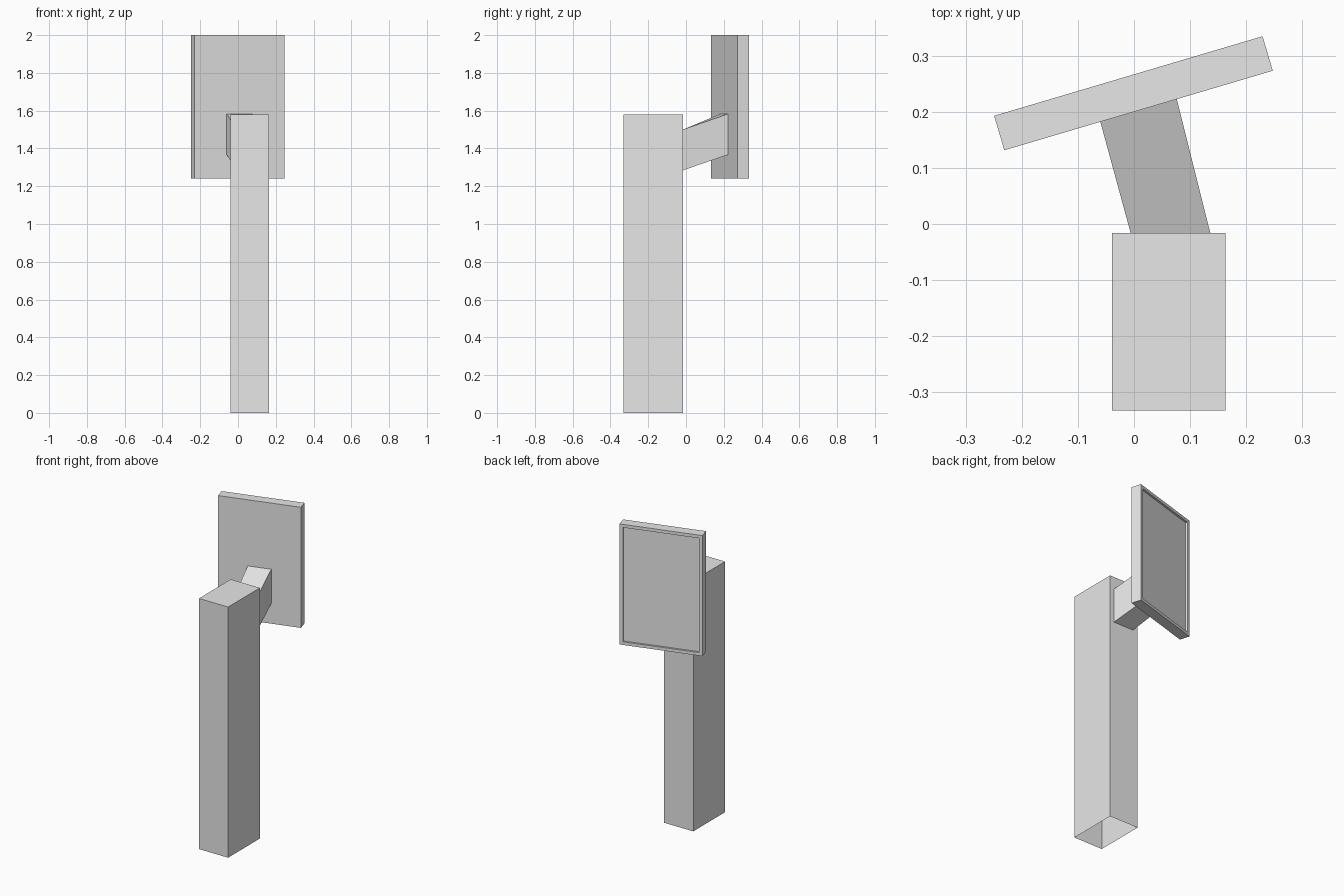
import bpy, bmesh, math
from mathutils import Matrix, Vector

cube = bpy.data.objects.get("Cube")
if cube:
    bpy.data.objects.remove(cube, do_unlink=True)

GREY = (0.8, 0.8, 0.8, 1)
mat = bpy.data.materials.new("plain grey")
mat.use_nodes = True
mat.diffuse_color = GREY
mat.node_tree.nodes["Principled BSDF"].inputs["Base Color"].default_value = GREY


def finish(bm, name):
    mesh = bpy.data.meshes.new(name)
    bm.to_mesh(mesh)
    bm.free()
    mesh.materials.append(mat)
    obj = bpy.data.objects.new(name, mesh)
    bpy.context.collection.objects.link(obj)
    return obj


def box(size, centre):
    bm = bmesh.new()
    bmesh.ops.create_cube(bm, size=1, matrix=Matrix.Translation(centre) @ Matrix.Diagonal((*size, 1)))
    bm.normal_update()
    return bm


# Upright post, hollow and open underneath
bm = box((0.203, 0.316, 1.58), (0.062, -0.174, 0.79))
bottom = [f for f in bm.faces if f.normal.z < -0.9]
bmesh.ops.delete(bm, geom=bottom, context='FACES_ONLY')
finish(bm, "post")

# Turned panel with a shallow recess in its back
turn = Matrix.Translation((-0.001, 0.233, 1.62)) @ Matrix.Rotation(math.radians(16.5), 4, 'Z')
bm = box((0.499, 0.064, 0.76), (0, 0, 0))
back = [f for f in bm.faces if f.normal.y > 0.9]
bmesh.ops.inset_region(bm, faces=back, thickness=0.028)
rim = bmesh.ops.extrude_discrete_faces(bm, faces=back)["faces"]
bmesh.ops.translate(bm, verts=rim[0].verts, vec=(0, -0.012, 0))
bmesh.ops.recalc_face_normals(bm, faces=bm.faces)
panel = finish(bm, "panel")
panel.matrix_world = turn

# Sloping arm lofted from the post's back to the panel's front
bm = bmesh.new()
corners = [(-1, -1), (1, -1), (1, 1), (-1, 1)]
half_w, half_h = 0.071, 0.108
start = [bm.verts.new((0.065 + a * half_w, -0.016, 1.392 + b * half_h)) for a, b in corners]
end = [bm.verts.new(turn @ Vector((a * half_w, -0.032, -0.145 + b * half_h))) for a, b in corners]
for i in range(4):
    j = (i + 1) % 4
    bm.faces.new((start[i], start[j], end[j], end[i]))
bm.faces.new(start)
bm.faces.new(end)
bmesh.ops.recalc_face_normals(bm, faces=bm.faces)
finish(bm, "arm")
